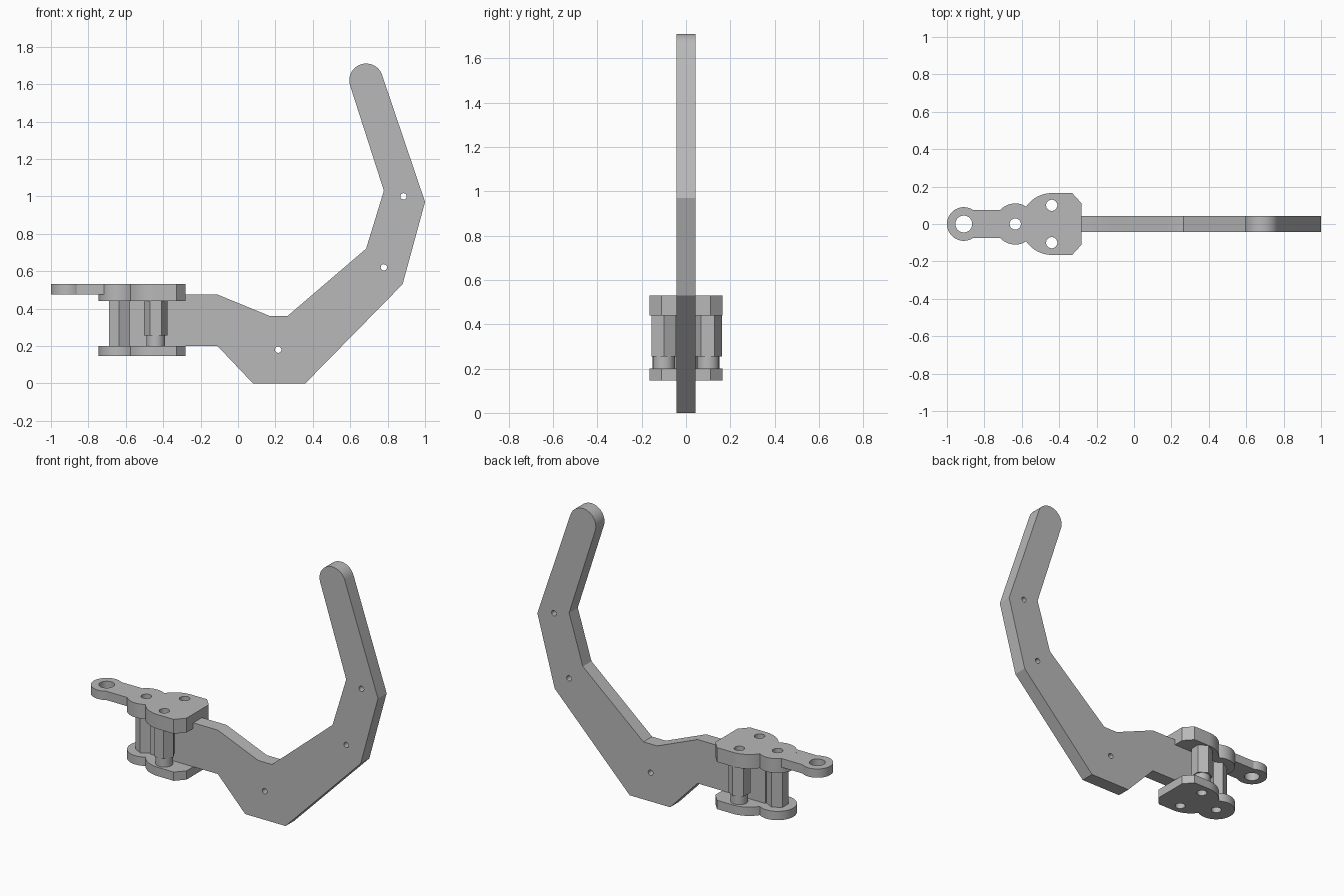
import bpy, bmesh
from math import sin, cos, radians, pi
from mathutils import Matrix

if "Cube" in bpy.data.objects:
    bpy.data.objects.remove(bpy.data.objects["Cube"])

# One plain grey for every part
grey = bpy.data.materials.new("plain grey")
grey.use_nodes = True
colour = (0.48, 0.48, 0.48, 1)
grey.diffuse_color = colour
grey.node_tree.nodes["Principled BSDF"].inputs["Base Color"].default_value = colour


def arc(cx, cy, r, start, end, steps=20):
    angles = [radians(start + (end - start) * i / steps) for i in range(steps + 1)]
    return [(cx + r * cos(a), cy + r * sin(a)) for a in angles]


def ring(cx, cy, r, sides=28, turn=0):
    return arc(cx, cy, r, turn, turn + 360, sides)[:-1]


def slab(name, outlines, low, high, upright=False):
    """Extrude an outline with holes; upright slabs lie in the xz plane."""
    curve = bpy.data.curves.new(name, 'CURVE')
    curve.dimensions = '2D'
    curve.fill_mode = 'BOTH'
    curve.extrude = (high - low) / 2
    for points in outlines:
        spline = curve.splines.new('POLY')
        spline.points.add(len(points) - 1)
        for p, (x, y) in zip(spline.points, points):
            p.co = (x, y, 0, 1)
        spline.use_cyclic_u = True
    temp = bpy.data.objects.new(name + " outline", curve)
    bpy.context.collection.objects.link(temp)
    bpy.context.view_layer.update()
    graph = bpy.context.evaluated_depsgraph_get()
    mesh = bpy.data.meshes.new_from_object(temp.evaluated_get(graph))
    bpy.data.objects.remove(temp)
    mesh.transform(Matrix.Translation((0, 0, (low + high) / 2)))
    if upright:
        mesh.transform(Matrix.Rotation(pi / 2, 4, 'X'))
    bm = bmesh.new()
    bm.from_mesh(mesh)
    bmesh.ops.remove_doubles(bm, verts=bm.verts, dist=0.0001)
    bmesh.ops.recalc_face_normals(bm, faces=bm.faces)
    bm.to_mesh(mesh)
    bm.free()
    mesh.name = name
    mesh.materials.clear()
    mesh.materials.append(grey)
    obj = bpy.data.objects.new(name, mesh)
    bpy.context.collection.objects.link(obj)
    bpy.ops.object.select_all(action='DESELECT')
    obj.select_set(True)
    bpy.context.view_layer.objects.active = obj
    bpy.ops.object.shade_smooth_by_angle(angle=radians(25))
    return obj


BOLT_X, PIN_X, EYE_X, SIDE = -0.44, -0.635, -0.91, 0.1
HALF = 0.043
BASE, FLOOR, CEILING, TOP = 0.145, 0.2, 0.44, 0.53
TAB_L, TAB_R = -0.52, -0.37

# Curved arm with tabs that sit flush in both plates
blade = [(-0.58, FLOOR), (TAB_L, FLOOR), (TAB_L, BASE), (TAB_R, BASE), (TAB_R, FLOOR),
         (-0.11, FLOOR), (0.08, 0), (0.36, 0), (0.88, 0.53), (1.0, 0.97)]
blade += arc(0.685, 1.62, 0.09, 18, 198, 24)
blade += [(0.78, 1.03), (0.685, 0.72), (0.265, 0.36), (0.17, 0.36), (-0.11, 0.475),
          (TAB_R, 0.475), (TAB_R, TOP), (TAB_L, TOP), (TAB_L, 0.475), (-0.58, 0.475)]
bores = [ring(x, z, 0.017, 16) for x, z in ((0.215, 0.18), (0.78, 0.62), (0.885, 1.0))]
slab("curved_arm", [blade] + bores, -HALF, HALF, upright=True)

# Clamp plates: large lobe with chamfered end, plus small rear lobe
plate = [(-0.28, -0.11), (-0.28, 0.11), (-0.33, 0.165)]
plate += arc(BOLT_X, 0, 0.165, 90, 145.7, 12)
plate += arc(PIN_X, 0, 0.11, 57.6, 302.4, 32)[1:]
plate += arc(BOLT_X, 0, 0.165, 214.3, 270, 12)[1:]
plate += [(-0.33, -0.165)]
holes = [ring(BOLT_X, SIDE, 0.03), ring(BOLT_X, -SIDE, 0.03), ring(PIN_X, 0, 0.03)]
slot = [(TAB_L, -HALF), (TAB_R, -HALF), (TAB_R, HALF), (TAB_L, HALF)]
slab("top_plate", [plate, slot] + holes, CEILING, TOP)
slab("bottom_plate", [plate, slot] + holes, BASE, FLOOR)

# Thin link with an eye, joined to the rear lobe of the top plate
link = arc(EYE_X, 0, 0.09, 56.4, 303.6, 32) + arc(PIN_X, 0, 0.11, 223, 137, 12)
slab("eye_link", [link, ring(EYE_X, 0, 0.045)], 0.475, TOP)

# Hollow hexagonal spacers; the front pair stand on round collars
slab("rear_spacer", [ring(PIN_X, 0, 0.063, 6, 30), ring(PIN_X, 0, 0.03)], FLOOR, CEILING)
for name, y, turn in (("right", -SIDE, 0), ("left", SIDE, 28)):
    bore = ring(BOLT_X, y, 0.03)
    slab(name + "_spacer", [ring(BOLT_X, y, 0.063, 6, turn), bore], 0.255, CEILING)
    slab(name + "_collar", [ring(BOLT_X, y, 0.05), bore], FLOOR, 0.255)
